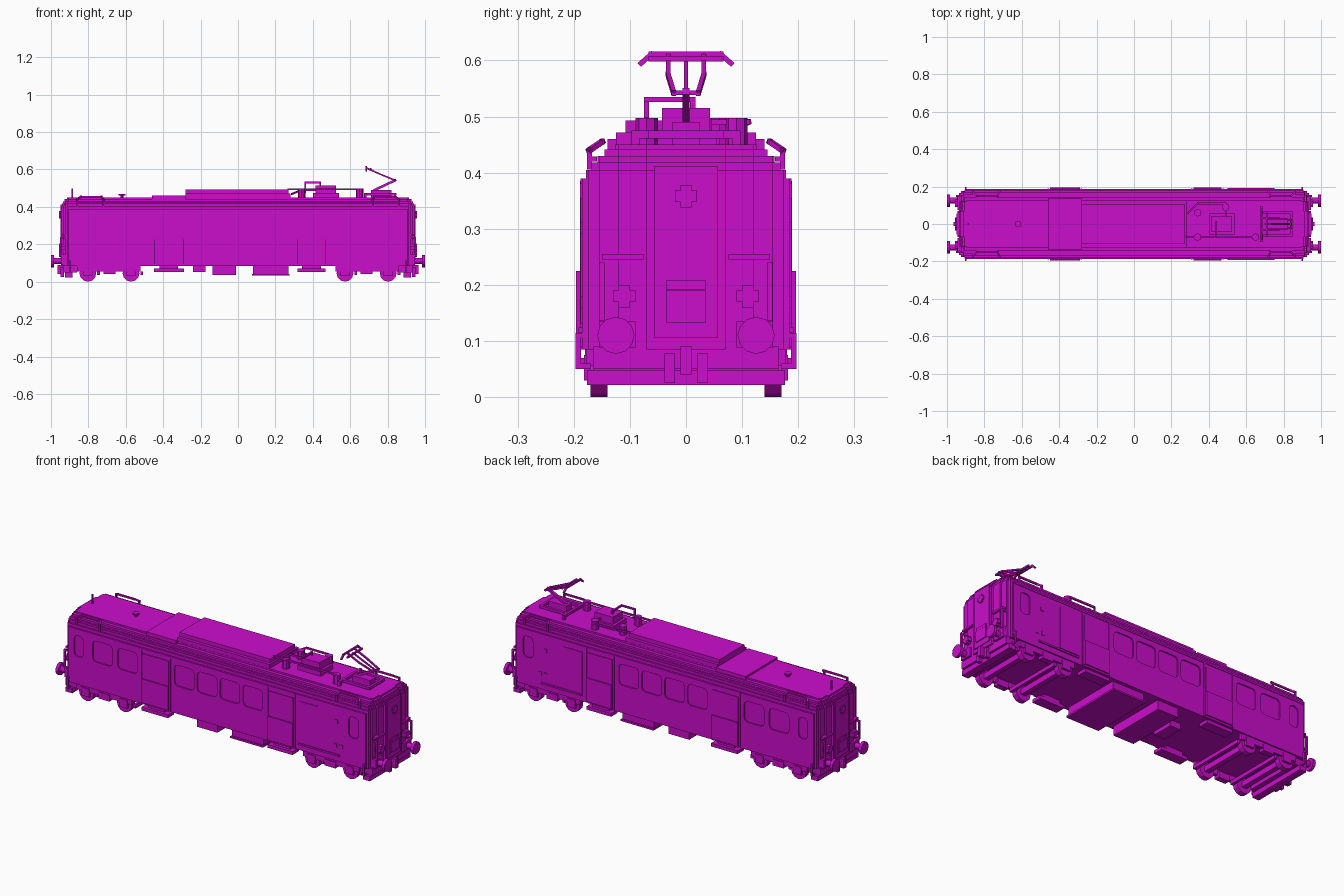
import bpy, bmesh, math
from mathutils import Matrix, Vector

old = bpy.data.objects.get("Cube")
if old:
    bpy.data.objects.remove(old)

paint = bpy.data.materials.new("magenta_paint")
paint.use_nodes = True
colour = (0.6, 0.004, 0.6, 1)
paint.diffuse_color = colour
paint.node_tree.nodes["Principled BSDF"].inputs["Base Color"].default_value = colour


def finish(bm, name):
    bmesh.ops.recalc_face_normals(bm, faces=bm.faces)
    mesh = bpy.data.meshes.new(name)
    bm.to_mesh(mesh)
    bm.free()
    mesh.materials.append(paint)
    obj = bpy.data.objects.new(name, mesh)
    bpy.context.collection.objects.link(obj)
    return obj


def signs(mirrored):
    return (1, -1) if mirrored else (1,)


def add_box(bm, x, y, z):
    size = [abs(b - a) for a, b in (x, y, z)]
    centre = [(a + b) / 2 for a, b in (x, y, z)]
    matrix = Matrix.Translation(centre) @ Matrix.Diagonal((*size, 1))
    return bmesh.ops.create_cube(bm, size=1, matrix=matrix)["verts"]


def box(name, x, y, z, ends=False, sides=False):
    """Box from ranges, optionally repeated at both ends and both sides."""
    bm = bmesh.new()
    for sx in signs(ends):
        for sy in signs(sides):
            add_box(bm, [sx * v for v in x], [sy * v for v in y], z)
    return finish(bm, name)


def rod(name, points, width=0.009, ends=False, sides=False):
    """Square bar following a path."""
    bm = bmesh.new()
    for sx in signs(ends):
        for sy in signs(sides):
            path = [Vector((sx * x, sy * y, z)) for x, y, z in points]
            for a, b in zip(path, path[1:]):
                turn = (b - a).to_track_quat("Z", "Y").to_matrix().to_4x4()
                scale = Matrix.Diagonal((width, width, (b - a).length + width, 1))
                bmesh.ops.create_cube(bm, size=1, matrix=Matrix.Translation((a + b) / 2) @ turn @ scale)
    return finish(bm, name)


def cylinder(name, axis, radius, depth, places, sides=12):
    bm = bmesh.new()
    turn = Vector(axis).to_track_quat("Z", "Y").to_matrix().to_4x4()
    for place in places:
        bmesh.ops.create_cone(bm, cap_ends=True, segments=sides, radius1=radius, radius2=radius,
                              depth=depth, matrix=Matrix.Translation(place) @ turn)
    return finish(bm, name)


def stepped_slab(name, half_width, pull, bottom, top):
    """Full length slab whose ends step back towards the corners."""
    quarter, x = [], 0.945 - pull
    for y in (0.07, 0.12, 0.155, 0.175, 0.186):
        quarter.append((x, min(y, half_width)))
        if y >= half_width:
            break
        x -= 0.01
        quarter.append((x, y))
    half = [(x, -y) for x, y in reversed(quarter)] + quarter
    outline = half + [(-x, -y) for x, y in half]
    bm = bmesh.new()
    face = bm.faces.new([bm.verts.new((x, y, bottom)) for x, y in outline])
    raised = bmesh.ops.extrude_face_region(bm, geom=[face])["geom"]
    bmesh.ops.translate(bm, vec=(0, 0, top - bottom),
                        verts=[v for v in raised if isinstance(v, bmesh.types.BMVert)])
    return finish(bm, name)


# Body shell with recessed side windows
body = stepped_slab("body_shell", 0.185, 0, 0.085, 0.39)
bm = bmesh.new()
windows = [(-0.695, 0.12), (-0.543, 0.12), (-0.84, 0.055), (0.832, 0.06)]
windows += [(-0.198 + 0.139 * i, 0.12) for i in range(4)]
for centre, width in windows:
    for side in (1, -1):
        verts = add_box(bm, (centre - width / 2, centre + width / 2),
                        (side * 0.178, side * 0.22), (0.237, 0.352))
        edges = {e for v in verts for e in v.link_edges
                 if abs(e.verts[0].co.y - e.verts[1].co.y) > 0.01}
        bmesh.ops.bevel(bm, geom=list(edges), offset=0.02, segments=2, profile=0.5, affect="EDGES")
cutter = finish(bm, "window_cutter")
cutter.hide_render = True
cut = body.modifiers.new("windows", "BOOLEAN")
cut.operation, cut.solver, cut.object = "DIFFERENCE", "EXACT", cutter
bpy.context.view_layer.objects.active = body
bpy.ops.object.modifier_apply(modifier=cut.name)
bpy.data.objects.remove(cutter)

# Stepped roof
for i, (width, pull, low, high) in enumerate([
        (0.178, 0.0, 0.39, 0.405), (0.168, 0.004, 0.405, 0.418), (0.158, 0.01, 0.418, 0.43),
        (0.145, 0.018, 0.43, 0.441), (0.126, 0.03, 0.441, 0.45)]):
    stepped_slab(f"roof_step_{i + 1}", width, pull, low, high)
rod("eave_pipe", [(-0.86, 0.163, 0.424), (0.86, 0.163, 0.424)], sides=True)
rod("roof_grab_rail", [(0.86, 0.172, 0.41), (0.86, 0.172, 0.44), (0.84, 0.15, 0.455),
                       (0.73, 0.15, 0.455), (0.72, 0.172, 0.44), (0.72, 0.172, 0.41)], ends=True, sides=True)

# Sliding doors, steps and side panels
for name, x in (("rear_door", (-0.45, -0.29)), ("forward_door", (0.318, 0.468))):
    middle = sum(x) / 2
    box(name, x, (0.18, 0.189), (0.085, 0.362), sides=True)
    box(name + "_lower_skin", x, (0.18, 0.196), (0.095, 0.225), sides=True)
    box(name + "_seal", (x[0] - 0.012, x[0] - 0.004), (0.18, 0.189), (0.09, 0.385), sides=True)
    box(name + "_end_seal", (x[1] + 0.004, x[1] + 0.012), (0.18, 0.189), (0.09, 0.385), sides=True)
    box(name + "_step", x, (0.14, 0.196), (0.052, 0.07), sides=True)
    box(name + "_step_hanger", (middle - 0.05, middle + 0.05), (0.14, 0.18), (0.06, 0.09), sides=True)
box("service_panel", (0.5, 0.617), (0.18, 0.188), (0.13, 0.355), sides=True)
box("panel_sill", (0.5, 0.75), (0.18, 0.192), (0.115, 0.124), sides=True)
for i, (x, z) in enumerate([(0.727, 0.302), (0.722, 0.17), (0.757, 0.17)]):
    box(f"side_socket_{i + 1}", (x - 0.01, x + 0.01), (0.18, 0.188), (z - 0.01, z + 0.01), sides=True)
box("cantrail_strip", (-0.9, 0.9), (0.18, 0.188), (0.38, 0.39), sides=True)

# End faces
box("end_door", (0.94, 0.95), (-0.056, 0.056), (0.105, 0.412), ends=True)
box("end_hatch", (0.945, 0.956), (-0.036, 0.036), (0.133, 0.19), ends=True)
box("end_hatch_cap", (0.945, 0.954), (-0.036, 0.036), (0.192, 0.208), ends=True)
for name, y, z in (("top_lamp", 0, 0.358), ("left_lamp", 0.11, 0.18), ("right_lamp", -0.11, 0.18)):
    for part, wide, tall in (("bar", 0.02, 0.01), ("post", 0.01, 0.02)):
        box(f"{name}_{part}", (0.92, 0.958), (y - wide, y + wide), (z - tall, z + tall), ends=True)
box("end_rail", (0.92, 0.945), (0.076, 0.15), (0.245, 0.255), ends=True, sides=True)
rod("corner_handrail", [(0.925, 0.15, 0.14), (0.948, 0.15, 0.14), (0.948, 0.15, 0.235),
                        (0.925, 0.15, 0.235)], ends=True, sides=True)
rod("corner_step_rail", [(0.9, 0.175, 0.055), (0.9, 0.192, 0.055), (0.9, 0.192, 0.11),
                         (0.9, 0.18, 0.11)], ends=True, sides=True)

# Buffers, coupling and end sills
reach = [(sx, sy * 0.125) for sx in (1, -1) for sy in (1, -1)]
box("buffer_mount", (0.9, 0.947), (0.09, 0.155), (0.088, 0.135), ends=True, sides=True)
cylinder("buffer_stems", (1, 0, 0), 0.016, 0.07, [(sx * 0.96, y, 0.11) for sx, y in reach])
cylinder("buffer_heads", (1, 0, 0), 0.033, 0.016, [(sx * 0.992, y, 0.11) for sx, y in reach])
box("end_sill", (0.86, 0.935), (-0.165, 0.165), (0.05, 0.09), ends=True)
box("end_plough", (0.885, 0.925), (-0.176, 0.176), (0.022, 0.048), ends=True)
box("coupling_hook", (0.93, 0.965), (-0.01, 0.01), (0.04, 0.09), ends=True)
box("air_hose", (0.93, 0.95), (0.02, 0.038), (0.025, 0.078), ends=True, sides=True)

# Bogies
axles = [sx * x for sx in (1, -1) for x in (0.572, 0.803)]
cylinder("wheels", (0, 1, 0), 0.045, 0.03, [(x, y, 0.045) for x in axles for y in (0.155, -0.155)], 12)
for i, x in enumerate(axles):
    box(f"axle_{i + 1}", (x - 0.014, x + 0.014), (-0.145, 0.145), (0.03, 0.06))
    box(f"axle_box_{i + 1}", (x - 0.025, x + 0.025), (0.165, 0.182), (0.03, 0.075), sides=True)
    box(f"brake_beam_{i + 1}", (x + 0.05, x + 0.065), (-0.165, 0.165), (0.035, 0.055))
box("bogie_frame", (0.52, 0.86), (0.16, 0.178), (0.055, 0.09), ends=True, sides=True)
box("bogie_spring", (0.655, 0.72), (0.15, 0.182), (0.04, 0.075), ends=True, sides=True)

# Underfloor equipment
box("large_equipment_case", (0.08, 0.27), (-0.165, 0.165), (0.04, 0.09))
box("equipment_case_tray", (0.075, 0.275), (-0.175, 0.175), (0.033, 0.042))
box("battery_case", (-0.135, -0.01), (-0.165, 0.165), (0.035, 0.09))
box("air_tank", (-0.24, -0.175), (-0.06, 0.06), (0.052, 0.09))

# Roof housings and fittings
box("rear_roof_housing", (-0.46, -0.28), (-0.14, 0.14), (0.435, 0.46))
box("main_roof_base", (-0.28, 0.28), (-0.125, 0.125), (0.44, 0.472))
box("main_roof_housing", (-0.28, 0.27), (-0.108, 0.108), (0.472, 0.493))
cylinder("roof_vent_stem", (0, 0, 1), 0.009, 0.02, [(-0.62, 0, 0.457)], 8)
cylinder("roof_vent_cap", (0, 0, 1), 0.018, 0.008, [(-0.62, 0, 0.466)], 8)
rod("antenna", [(-0.885, 0, 0.43), (-0.885, 0, 0.495)], 0.008)

# High voltage gear
box("switch_base", (0.4, 0.54), (-0.055, 0.055), (0.45, 0.475))
box("breaker", (0.415, 0.525), (-0.043, 0.043), (0.475, 0.515))
cylinder("insulators", (0, 0, 1), 0.02, 0.055,
         [(0.34, -0.07, 0.47), (0.34, 0.06, 0.47), (0.49, 0.09, 0.47), (0.65, -0.07, 0.47)], 8)
rod("power_loop", [(0.36, -0.07, 0.48), (0.36, -0.07, 0.53), (0.44, -0.07, 0.53), (0.44, 0.012, 0.53),
                   (0.44, 0.012, 0.51)])
rod("power_cable", [(0.27, -0.07, 0.494), (0.65, -0.07, 0.494), (0.65, -0.07, 0.45)])
rod("back_cable", [(0.29, 0.06, 0.47), (0.34, 0.11, 0.49), (0.49, 0.11, 0.49), (0.49, 0.05, 0.49)])

# Current collector
rod("collector_base", [(0.68, 0.06, 0.468), (0.84, 0.06, 0.468), (0.84, 0, 0.468)], 0.014, sides=True)
rod("collector_feet", [(0.68, 0.09, 0.445), (0.68, 0.09, 0.468), (0.68, 0, 0.468)], 0.014, sides=True)
box("collector_pivot", (0.71, 0.82), (-0.025, 0.025), (0.45, 0.49))
rod("lower_arm", [(0.73, 0, 0.49), (0.84, 0, 0.542)], 0.013)
rod("upper_arm", [(0.84, 0, 0.542), (0.84, 0.022, 0.542), (0.76, 0.032, 0.575), (0.69, 0.032, 0.607)],
    0.008, sides=True)
rod("collector_link", [(0.83, 0, 0.545), (0.7, 0, 0.6)], 0.007)
rod("contact_bow", [(0.685, 0, 0.611), (0.685, 0.062, 0.611), (0.685, 0.08, 0.595)], sides=True)
rod("second_bow", [(0.71, 0, 0.603), (0.71, 0.062, 0.603)], sides=True)
